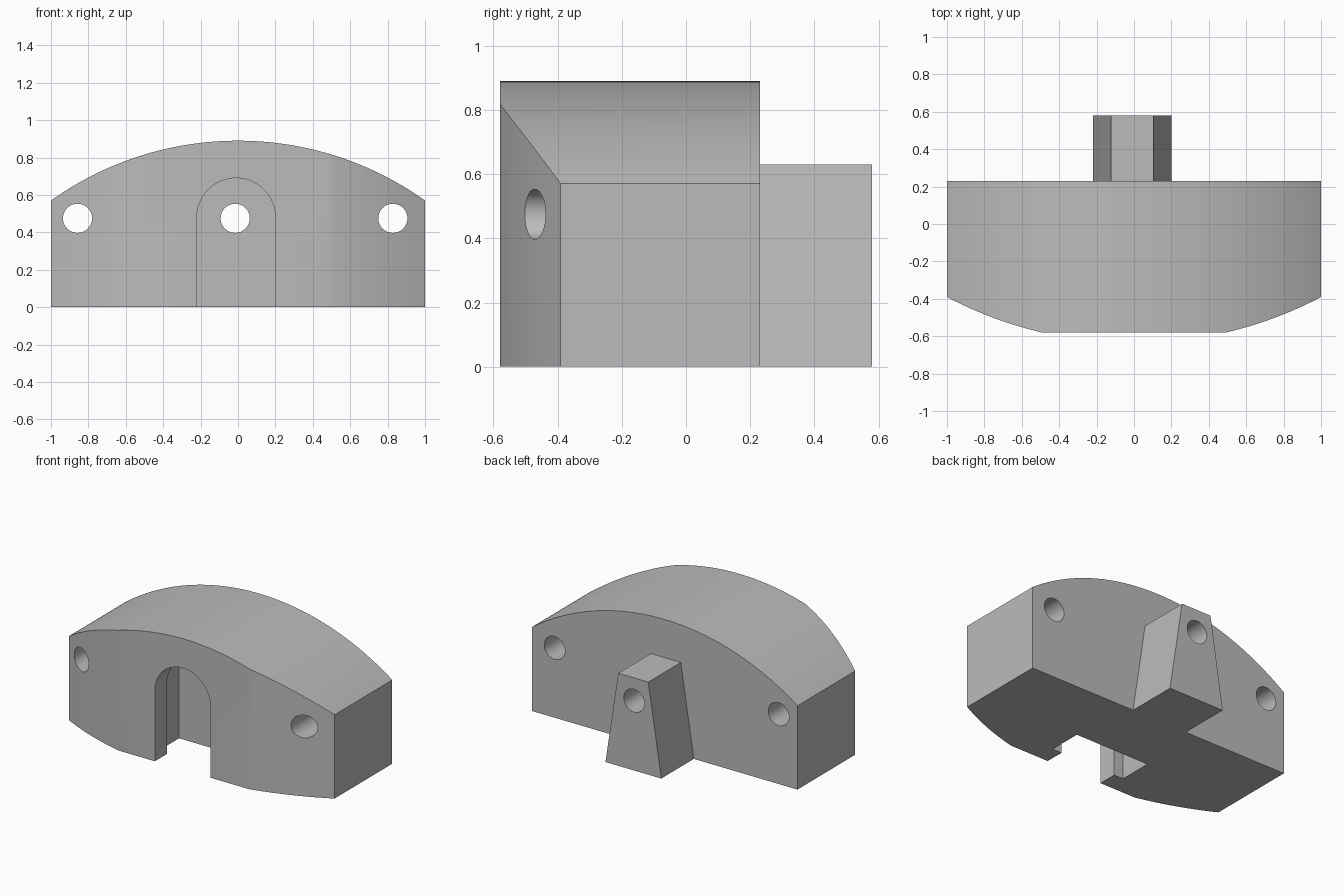
import bpy, bmesh, math
from mathutils import Vector

if "Cube" in bpy.data.objects:
    bpy.data.objects.remove(bpy.data.objects["Cube"])

GREY = bpy.data.materials.new("plain grey")
GREY.diffuse_color = (0.5, 0.5, 0.5, 1)
GREY.use_nodes = True
GREY.node_tree.nodes["Principled BSDF"].inputs["Base Color"].default_value = GREY.diffuse_color


def prism(name, profile, direction, start, end):
    """Extrude a 2D profile along y (profile in x, z) or z (profile in x, y)."""
    def place(p, d):
        return (p[0], d, p[1]) if direction == "y" else (p[0], p[1], d)
    bm = bmesh.new()
    face = bm.faces.new([bm.verts.new(place(p, start)) for p in profile])
    ext = bmesh.ops.extrude_face_region(bm, geom=[face])
    shift = Vector(place((0, 0), end - start))
    moved = [g for g in ext["geom"] if isinstance(g, bmesh.types.BMVert)]
    bmesh.ops.translate(bm, verts=moved, vec=shift)
    bmesh.ops.recalc_face_normals(bm, faces=bm.faces)
    mesh = bpy.data.meshes.new(name)
    bm.to_mesh(mesh)
    bm.free()
    mesh.materials.append(GREY)
    obj = bpy.data.objects.new(name, mesh)
    bpy.context.collection.objects.link(obj)
    return obj


def combine(target, tool, operation):
    """Apply a boolean and remove the tool."""
    mod = target.modifiers.new(tool.name, "BOOLEAN")
    mod.object, mod.operation, mod.solver = tool, operation, "EXACT"
    bpy.context.view_layer.objects.active = target
    bpy.ops.object.modifier_apply(modifier=mod.name)
    bpy.data.objects.remove(tool)


def arc(cx, cy, r, a0, a1, n):
    return [(cx + r * math.cos(a0 + (a1 - a0) * i / n),
             cy + r * math.sin(a0 + (a1 - a0) * i / n)) for i in range(n + 1)]


def arch(cx, half, spring):
    """Doorway outline reaching below the floor."""
    return [(cx - half, -0.2), (cx + half, -0.2)] + arc(cx, spring, half, 0, math.pi, 32)


# Body: domed top
R = 1.7225
half_angle = math.asin(1 / R)
dome = arc(0, 0.89 - R, R, math.pi / 2 - half_angle, math.pi / 2 + half_angle, 48)
body = prism("body", [(-1, 0), (1, 0)] + dome, "y", -0.58, 0.23)

# Plan outline: flat middle with curved front corners
cy, rf = 1.515, 2.152
a_in, a_out = math.asin(0.49 / rf), math.asin(1 / rf)
right = arc(0, cy, rf, -math.pi / 2 + a_in, -math.pi / 2 + a_out, 12)
left = [(-x, y) for x, y in reversed(right)]
plan = left + right + [(1.2, right[-1][1] + 0.11), (1.2, 0.5), (-1.2, 0.5),
                       (-1.2, right[-1][1] + 0.11)]
combine(body, prism("plan_cutter", plan, "z", -0.3, 1.3), "INTERSECT")

# Tapered tongue on the back
tongue = [(-0.22, 0), (0.2, 0), (0.104, 0.63), (-0.122, 0.63)]
combine(body, prism("tongue", tongue, "y", 0.1, 0.58), "UNION")

# Arched front slot with a wider pocket behind its lip
combine(body, prism("slot", arch(-0.01, 0.21, 0.48), "y", -0.8, -0.35), "DIFFERENCE")
combine(body, prism("pocket", arch(-0.01, 0.28, 0.48), "y", -0.45, -0.22), "DIFFERENCE")

# Three through holes
for x in (-0.858, -0.015, 0.828):
    circle = arc(x, 0.475, 0.078, 0, 2 * math.pi, 32)[:-1]
    combine(body, prism("bolt_hole", circle, "y", -0.9, 0.9), "DIFFERENCE")

# Smooth curves, sharp edges
bpy.ops.object.select_all(action="DESELECT")
body.select_set(True)
bpy.context.view_layer.objects.active = body
bpy.ops.object.shade_smooth_by_angle(angle=math.radians(30))
